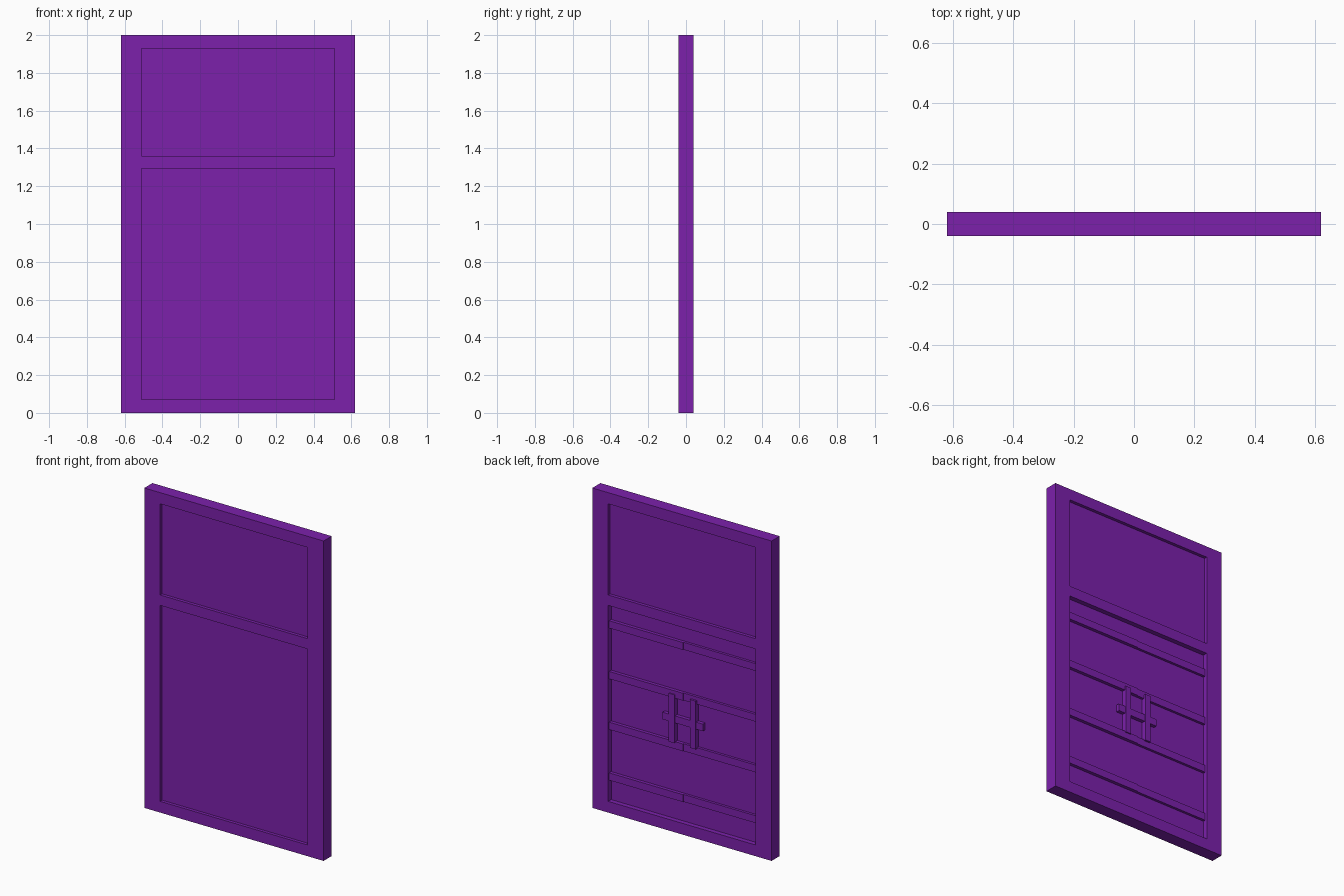
import bpy
import bmesh

cube = bpy.data.objects.get("Cube")
if cube:
    bpy.data.objects.remove(cube, do_unlink=True)

purple = bpy.data.materials.new("purple_paint")
purple.use_nodes = True
colour = (0.2, 0.015, 0.41, 1)
purple.diffuse_color = colour
purple.node_tree.nodes["Principled BSDF"].inputs["Base Color"].default_value = colour


def add_object(name, bm):
    bmesh.ops.recalc_face_normals(bm, faces=bm.faces)
    mesh = bpy.data.meshes.new(name)
    bm.to_mesh(mesh)
    bm.free()
    mesh.materials.append(purple)
    obj = bpy.data.objects.new(name, mesh)
    bpy.context.collection.objects.link(obj)
    return obj


def box(name, x, y, z):
    """Box spanning the (low, high) pairs x, y and z."""
    bm = bmesh.new()
    bmesh.ops.create_cube(bm, size=1)
    for v in bm.verts:
        v.co = [sum(r) / 2 + c * (r[1] - r[0]) for c, r in zip(v.co, (x, y, z))]
    return add_object(name, bm)


# Frame: flat grid with two openings, extruded to the full depth
HALF_W, DEPTH, OPEN_X = 0.62, 0.04, 0.51
xs = (-HALF_W, -OPEN_X, OPEN_X, HALF_W)
zs = (0, 0.07, 1.295, 1.36, 1.93, 2)
bm = bmesh.new()
grid = [[bm.verts.new((x, -DEPTH, z)) for z in zs] for x in xs]
for i in range(len(xs) - 1):
    for j in range(len(zs) - 1):
        if i == 1 and j in (1, 3):
            continue
        bm.faces.new((grid[i][j], grid[i + 1][j], grid[i + 1][j + 1], grid[i][j + 1]))
sheet = bm.faces[:]
new = bmesh.ops.extrude_face_region(bm, geom=sheet, use_keep_orig=True)["geom"]
for v in new:
    if isinstance(v, bmesh.types.BMVert):
        v.co.y = DEPTH
add_object("door_frame", bm)

# Recessed panels
box("upper_panel", (-OPEN_X, OPEN_X), (-0.02, 0.02), (1.36, 1.93))
box("lower_panel", (-OPEN_X, OPEN_X), (-0.02, 0.01), (0.07, 1.295))

# Back straps, each in two halves, the left half slightly prouder
for n in range(4):
    mid = 0.222 + n * 0.317
    span = (mid - 0.023, mid + 0.023)
    box(f"left_strap_{n + 1}", (0, OPEN_X), (0.01, 0.031), span)
    box(f"right_strap_{n + 1}", (-OPEN_X, 0), (0.01, 0.026), span)

# Latch: two upright brackets holding a crossbar
for side, x in (("left", 0.073), ("right", -0.073)):
    box(f"{side}_latch_bracket", (x - 0.02, x + 0.02), (0.01, 0.038), (0.555, 0.857))
box("latch_crossbar", (-0.14, 0.14), (0.01, 0.033), (0.68, 0.724))
